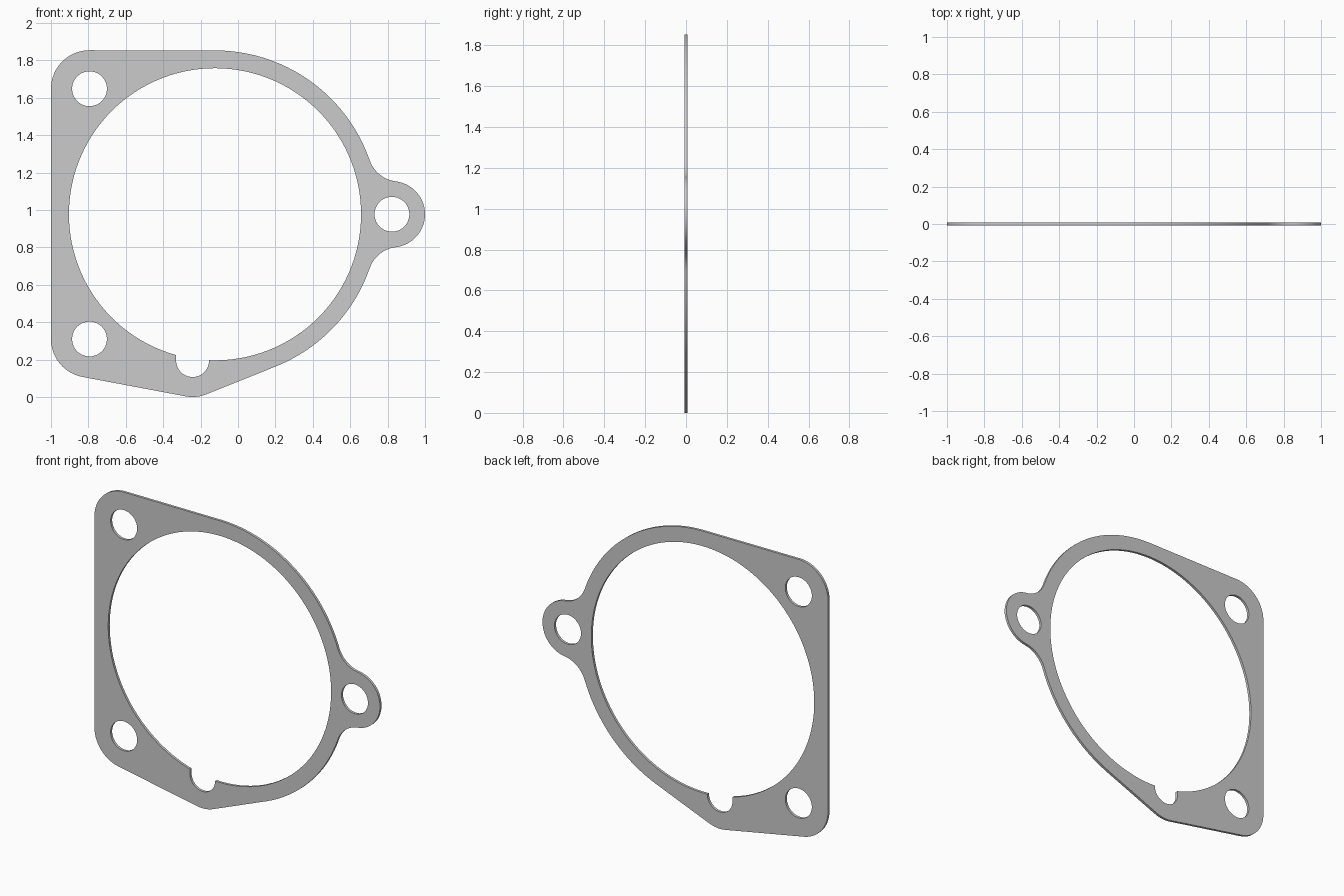
import bpy, bmesh
from math import sin, cos, pi, asin, acos, atan2, hypot, radians, ceil

if "Cube" in bpy.data.objects:
    bpy.data.objects.remove(bpy.data.objects["Cube"])

THICK = 0.016
BORE, BORE_R, RIM_R = (-0.123, 0.977), 0.781, 0.876
EAR, EAR_R, FILLET_R = (0.823, 0.977), 0.177, 0.17
TOP, LOW, CORNER_R = (-0.794, 1.648), (-0.794, 0.31), 0.206
NOTCH, NOTCH_R, TIP_R = (-0.243, 0.195), 0.088, 0.195
HOLE_R = 0.093


def arc(c, r, a, b):
    """Points along an arc from angle a to angle b (radians)."""
    n = max(4, ceil(abs(b - a) / radians(3 if r > 0.5 else 6)))
    return [(c[0] + r * cos(a + (b - a) * i / n),
             c[1] + r * sin(a + (b - a) * i / n)) for i in range(n + 1)]


def tangent_angle(c1, r1, c2, r2):
    """Outward normal of the outer tangent line going from c1 to c2."""
    dx, dz = c2[0] - c1[0], c2[1] - c1[1]
    return atan2(dz, dx) - acos((r1 - r2) / hypot(dx, dz))


# Ear fillet: circle touching both the rim and the ear
d, p, q = EAR[0] - BORE[0], RIM_R + FILLET_R, EAR_R + FILLET_R
rim_a = acos((p * p + d * d - q * q) / (2 * p * d))
up = (BORE[0] + p * cos(rim_a), BORE[1] + p * sin(rim_a))
down = (up[0], 2 * BORE[1] - up[1])
ear_a = atan2(up[1] - EAR[1], up[0] - EAR[0])

# Outer outline, counter-clockwise
tip = (NOTCH[0], TIP_R)
low_a = tangent_angle(LOW, CORNER_R, tip, TIP_R) % (2 * pi)
tip_a = tangent_angle(tip, TIP_R, BORE, RIM_R) % (2 * pi)
outline = (arc(EAR, EAR_R, -ear_a, ear_a)
           + arc(up, FILLET_R, ear_a - pi, rim_a - pi)
           + arc(BORE, RIM_R, rim_a, pi / 2)
           + arc(TOP, CORNER_R, pi / 2, pi)
           + arc(LOW, CORNER_R, pi, low_a)
           + arc(tip, TIP_R, low_a, tip_a)
           + arc(BORE, RIM_R, tip_a - 2 * pi, -rim_a)
           + arc(down, FILLET_R, pi - rim_a, pi - ear_a))

# Bore with the round-bottomed notch
off = NOTCH[0] - BORE[0]
bore = (arc(BORE, BORE_R, -pi / 2 + asin((off + NOTCH_R) / BORE_R),
            3 * pi / 2 + asin((off - NOTCH_R) / BORE_R))
        + arc(NOTCH, NOTCH_R, pi, 2 * pi))

# Bolt holes
holes = [arc(c, HOLE_R, 0, 2 * pi) for c in (EAR, TOP, LOW)]

# Fill the flat profile and give it thickness
bm = bmesh.new()
for loop in [outline, bore] + holes:
    pts = [pt for i, pt in enumerate(loop)
           if hypot(pt[0] - loop[i - 1][0], pt[1] - loop[i - 1][1]) > 1e-4]
    vs = [bm.verts.new((x, -THICK / 2, z)) for x, z in pts]
    for i, v in enumerate(vs):
        bm.edges.new((vs[i - 1], v))
bmesh.ops.triangle_fill(bm, use_beauty=True, edges=bm.edges[:], normal=(0, -1, 0))
ext = bmesh.ops.extrude_face_region(bm, geom=bm.faces[:], use_keep_orig=True)
bmesh.ops.translate(bm, vec=(0, THICK, 0),
                    verts=[g for g in ext["geom"] if isinstance(g, bmesh.types.BMVert)])
bmesh.ops.recalc_face_normals(bm, faces=bm.faces[:])

mesh = bpy.data.meshes.new("gasket_plate")
bm.to_mesh(mesh)
bm.free()
plate = bpy.data.objects.new("gasket_plate", mesh)
bpy.context.collection.objects.link(plate)
bpy.context.view_layer.objects.active = plate
plate.select_set(True)
bpy.ops.object.shade_smooth_by_angle(angle=radians(30))
